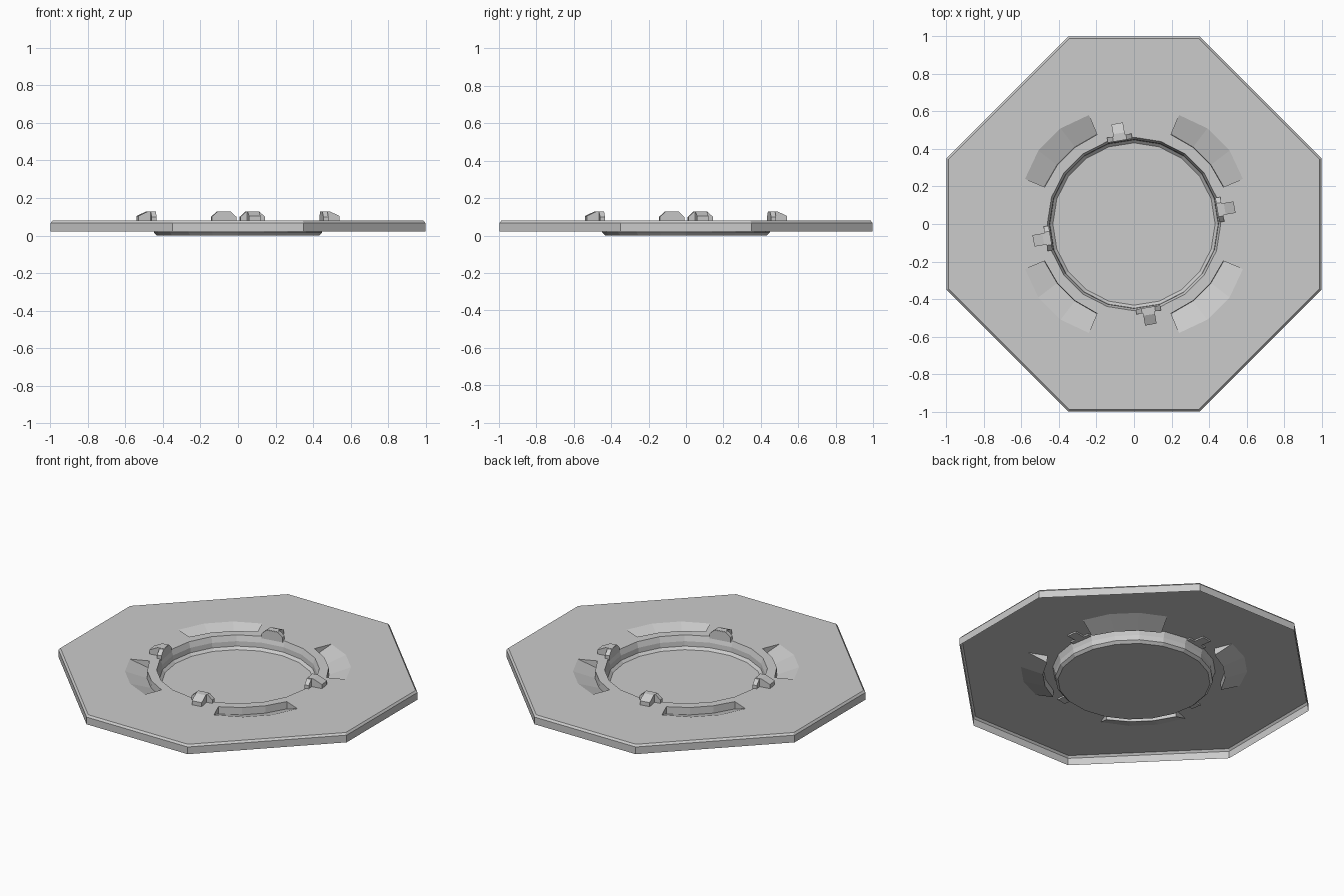
import bpy, bmesh
from math import sin, cos, radians
from mathutils import Matrix

if "Cube" in bpy.data.objects:
    bpy.data.objects.remove(bpy.data.objects["Cube"])

TOP = 0.079


def finish(bm, name):
    me = bpy.data.meshes.new(name)
    bm.to_mesh(me)
    bm.free()
    ob = bpy.data.objects.new(name, me)
    bpy.context.collection.objects.link(ob)
    return ob


def polar(r, a, z):
    return (r * cos(radians(a)), r * sin(radians(a)), z)


def octagon(half, corner, z):
    h, c = half, corner
    pts = [(h, -c), (h, c), (c, h), (-c, h), (-h, c), (-h, -c), (-c, -h), (c, -h)]
    return [(x, y, z) for x, y in pts]


def circle(r, z, n=20):
    return [polar(r, 360 * i / n, z) for i in range(n)]


def ring(bm, pts):
    return [bm.verts.new(p) for p in pts]


def loop_edges(bm, vs):
    return [bm.edges.new((vs[i - 1], vs[i])) for i in range(len(vs))]


def walls(bm, a, b):
    for i in range(len(a)):
        bm.faces.new((a[i - 1], a[i], b[i], b[i - 1]))


# Plate: open-bottomed octagonal shell with central pan and four ramped slots
bm = bmesh.new()
rim = ring(bm, octagon(0.988, 0.345, TOP))
hole = ring(bm, circle(0.462, TOP))
edges = loop_edges(bm, rim) + loop_edges(bm, hole)
slots = []
for q in range(4):
    angs = [q * 90 + a for a in (22.5, 37.5, 52.5, 67.5)]
    outer = ring(bm, [polar(r, a, TOP) for a, r in zip(angs, (.628, .642, .642, .628))])
    inner = ring(bm, [polar(0.515, a, TOP) for a in angs])
    edges += loop_edges(bm, outer + inner[::-1])
    slots.append((angs, outer, inner))
bmesh.ops.triangle_fill(bm, edges=edges, use_beauty=True, normal=(0, 0, 1))

# Chamfer and skirt
shoulder = ring(bm, octagon(0.998, 0.35, 0.067))
foot = ring(bm, octagon(0.998, 0.35, 0.022))
walls(bm, shoulder, rim)
walls(bm, foot, shoulder)

# Recessed pan
previous = hole
for r, z in ((0.45, 0.045), (0.448, 0.015), (0.432, 0.0)):
    level = ring(bm, circle(r, z))
    walls(bm, previous, level)
    previous = level
bm.faces.new(previous)

# Slot ramps dropping toward the centre
for angs, outer, inner in slots:
    low = ring(bm, [polar(0.517, a, TOP - 0.045) for a in angs])
    for i in range(3):
        bm.faces.new((outer[i], outer[i + 1], low[i + 1], low[i]))
        bm.faces.new((low[i], low[i + 1], inner[i + 1], inner[i]))
    bm.faces.new((outer[0], low[0], inner[0]))
    bm.faces.new((outer[3], inner[3], low[3]))
bmesh.ops.recalc_face_normals(bm, faces=bm.faces[:])
finish(bm, "octagonal_plate")


def prism(bm, a, b):
    va, vb = ring(bm, a), ring(bm, b)
    bm.faces.new(va)
    bm.faces.new(vb[::-1])
    walls(bm, va, vb)


# Clips: arched cross bar plus a sloping tab, repeated around the hole
BASE, PEAK = 0.07, 0.129
bar = [(-.066, BASE), (-.066, .1), (-.036, PEAK - .002), (.036, PEAK - .002), (.066, .1), (.066, BASE)]
tab = [(.452, BASE), (.452, PEAK), (.49, PEAK), (.543, .104), (.543, BASE)]
for k in range(4):
    bm = bmesh.new()
    prism(bm, [(.45, t, z) for t, z in bar], [(.477, t, z) for t, z in bar])
    prism(bm, [(r, -.031, z) for r, z in tab], [(r, .031, z) for r, z in tab])
    bmesh.ops.recalc_face_normals(bm, faces=bm.faces[:])
    bm.transform(Matrix.Rotation(radians(9.5 + 90 * k), 4, 'Z'))
    finish(bm, "clip_%d" % (k + 1))
